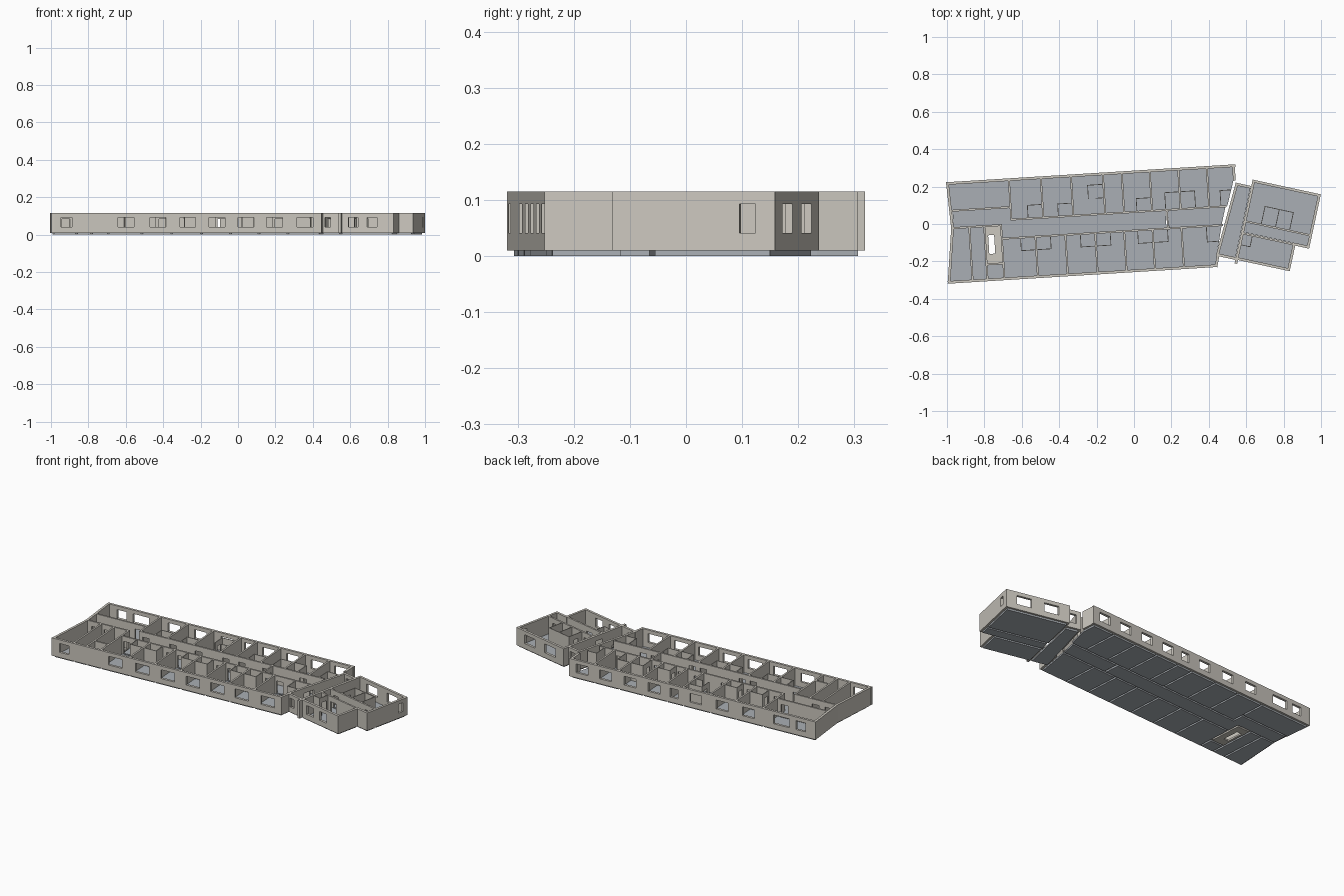
import bpy, bmesh, math
from mathutils import Vector

if "Cube" in bpy.data.objects:
    bpy.data.objects.remove(bpy.data.objects["Cube"])

Z0, Z1 = 0.01, 0.115          # wall base and top
WIN = (0.041, 0.093)          # window sill and head
DOOR = (Z0, 0.085)


def material(name, rgb):
    m = bpy.data.materials.new(name)
    m.diffuse_color = (*rgb, 1)
    m.use_nodes = True
    m.node_tree.nodes["Principled BSDF"].inputs["Base Color"].default_value = m.diffuse_color
    return m


WALL = material("plaster", (0.60, 0.575, 0.52))
FLOOR = material("floor_grey", (0.40, 0.43, 0.46))


def frame(deg):
    """Maps local plan coordinates of a rotated block to world coordinates."""
    c, s = math.cos(math.radians(deg)), math.sin(math.radians(deg))
    return lambda u, v: Vector((u * c - v * s, u * s + v * c))


M, W = frame(3.55), frame(-12.2)   # main block and angled wing


def prism(bm, pts, z0, z1):
    lo = [bm.verts.new((p[0], p[1], z0)) for p in pts]
    hi = [bm.verts.new((p[0], p[1], z1)) for p in pts]
    n = len(pts)
    bm.faces.new(lo[::-1])
    bm.faces.new(hi)
    for i in range(n):
        j = (i + 1) % n
        bm.faces.new((lo[i], lo[j], hi[j], hi[i]))


def finish(bm, name, mat):
    bmesh.ops.recalc_face_normals(bm, faces=bm.faces)
    me = bpy.data.meshes.new(name)
    bm.to_mesh(me)
    bm.free()
    me.materials.append(mat)
    bpy.context.collection.objects.link(bpy.data.objects.new(name, me))


def wall(name, F, a, b, t=0.010, holes=()):
    """Wall along a-b; holes = (distance from a, width, (sill, head))."""
    bm = bmesh.new()
    p, q = F(*a), F(*b)
    L, d = (q - p).length, (q - p).normalized()
    n = Vector((-d.y, d.x)) * t / 2

    def piece(s, e, z0, z1):
        if e - s > 1e-4 and z1 - z0 > 1e-4:
            prism(bm, [p + d * s - n, p + d * e - n, p + d * e + n, p + d * s + n], z0, z1)
    s = -t / 2
    for c, w, (h0, h1) in sorted(holes):
        piece(s, c - w / 2, Z0, Z1)
        piece(c - w / 2, c + w / 2, Z0, h0)
        piece(c - w / 2, c + w / 2, h1, Z1)
        s = c + w / 2
    piece(s, L + t / 2, Z0, Z1)
    finish(bm, name, WALL)


def slab(name, F, pts, mat=FLOOR):
    bm = bmesh.new()
    prism(bm, [F(*p) for p in pts], 0, Z0)
    finish(bm, name, mat)


def rect(name, F, u0, u1, v0, v1, g=0.005, mat=FLOOR):
    slab(name, F, [(u0 + g, v0 + g), (u1 - g, v0 + g), (u1 - g, v1 - g), (u0 + g, v1 - g)], mat)


def bath(F, u0, u1, v0, v1, door_side):
    """Thin partitions of a bathroom: front and the open side, with a door."""
    T = 0.004
    wall("bath_front", F, (u0, v1), (u1, v1), T)
    wall("bath_side", F, (door_side, v0), (door_side, v1), T,
         [(abs(v1 - v0) / 2, 0.032, DOOR)])


OUT = 0.014
TOP, BOT, CU, CL = 0.278, -0.250, 0.064, -0.035
tops = [-0.653, -0.482, -0.321, -0.150, -0.049, 0.101, 0.254, 0.407, 0.550]
bots = [-0.710, -0.530, -0.370, -0.210, -0.055, 0.097, 0.252, 0.425]

# main block outer walls
back = [(-0.895, 0.06), (-0.775, 0.10)] + [
    ((a + b) / 2, 0.05 if b - a < 0.12 else 0.075) for a, b in zip(tops, tops[1:])]
wall("back_wall", M, (-0.982, TOP), (0.553, TOP), OUT, [(u + 0.982, w, WIN) for u, w in back])
front = [(-0.935, 0.06)] + [((a + b) / 2 + 0.005, 0.085) for a, b in zip(bots, bots[1:])]
wall("front_wall", M, (-1.006, BOT), (0.425, BOT), OUT, [(u + 1.006, w, WIN) for u, w in front])
wall("left_end_upper", M, (-0.982, TOP), (-0.970, 0.038), OUT)
wall("left_end_lower", M, (-0.970, 0.038), (-1.006, BOT), OUT)
wall("right_end_upper", M, (0.550, TOP), (0.550, 0.205), OUT)
wall("right_end_lower", M, (0.425, BOT), (0.436, -0.205), OUT)

# corridor walls with a door per room
top_doors = [(a + 0.035, 0.042, DOOR) for a in tops[:-1]]
wall("corridor_wall_back", M, (-0.653, CU), (0.495, CU), 0.010,
     [(u + 0.653 + 0.002, w, z) for u, w, z in top_doors[:6]] + [(0.407 - 0.035 + 0.653, 0.042, DOOR)])
low_doors = [(a + 0.035 if i % 2 == 0 else b - 0.035) for i, (a, b) in enumerate(zip(bots, bots[1:]))]
wall("corridor_wall_front", M, (-0.710, CL), (0.470, CL), 0.010,
     [(u + 0.710, 0.042, DOOR) for u in low_doors])
wall("corridor_screen", M, (0.180, CL), (0.180, CU), 0.008, [(0.05, 0.05, DOOR)])

# room dividers and room floors
for u in tops[:-1]:
    wall("divider_back", M, (u, CU), (u, TOP))
for u in bots[:-1]:
    wall("divider_front", M, (u, BOT), (u, CL))
for a, b in zip(tops, tops[1:-1]):
    rect("room_floor_back", M, a, b, CU, TOP)
slab("corner_floor_back", M, [(0.412, 0.069), (0.505, 0.069), (0.545, 0.20), (0.545, 0.273), (0.412, 0.273)])
for a, b in zip(bots, bots[1:-1]):
    rect("room_floor_front", M, a, b, BOT, CL)
slab("corner_floor_front", M, [(0.257, -0.245), (0.420, -0.245), (0.466, -0.04), (0.257, -0.04)])
slab("corridor_floor", M, [(-0.705, -0.03), (0.172, -0.03), (0.172, 0.059), (-0.705, 0.059)])
slab("corridor_floor_end", M, [(0.185, -0.03), (0.468, -0.03), (0.493, 0.059), (0.185, 0.059)])

# left end rooms and stairwell
wall("left_room_wall", M, (-0.972, 0.131), (-0.653, 0.131), 0.010, [(0.27, 0.042, DOOR)])
wall("left_hall_wall", M, (-0.970, 0.038), (-0.710, 0.038), 0.010, [(0.05, 0.042, DOOR), (0.13, 0.042, DOOR)])
wall("left_hall_end", M, (-0.653, CU), (-0.653, 0.131))
wall("left_divider", M, (-0.880, BOT), (-0.880, 0.038))
wall("stair_wall_left", M, (-0.800, BOT), (-0.800, 0.038))
wall("stair_wall_right", M, (-0.710, CL), (-0.710, 0.038), 0.010, [(0.036, 0.045, DOOR)])
wall("stair_wall_front", M, (-0.800, -0.167), (-0.710, -0.167))
slab("left_floor_back", M, [(-0.971, 0.136), (-0.658, 0.136), (-0.658, 0.273), (-0.977, 0.273)])
rect("left_hall_floor", M, -0.969, -0.653, 0.038, 0.131)
slab("left_floor_front", M, [(-1.0, -0.245), (-0.885, -0.245), (-0.885, 0.033), (-0.966, 0.033)])
rect("left_store_floor", M, -0.880, -0.800, BOT, 0.038)
rect("stair_store_floor", M, -0.800, -0.710, BOT, -0.167)
for u0, u1, v0, v1 in ((-0.795, -0.782, -0.162, 0.033), (-0.750, -0.715, -0.162, 0.033),
                       (-0.782, -0.750, -0.162, -0.112), (-0.782, -0.750, -0.012, 0.033)):
    rect("stair_landing", M, u0, u1, v0, v1, 0, WALL)

# bathrooms
for u in (-0.530, -0.210, 0.097):
    bath(M, u - 0.08, u + 0.08, CL, -0.105, u - 0.08)
    wall("bath_side", M, (u + 0.08, CL), (u + 0.08, -0.105), 0.004)
bath(M, 0.385, 0.448, CL, -0.12, 0.385)
for u0, u1, v in ((-0.563, -0.482, 0.135), (-0.401, -0.321, 0.132), (0.020, 0.101, 0.135),
                  (0.174, 0.254, 0.157), (0.254, 0.334, 0.157)):
    bath(M, u0, u1, CU, v, u1 if u0 == 0.254 else u0)
bath(M, -0.235, -0.150, 0.15, 0.222, -0.235)
wall("bath_back", M, (-0.195, 0.15), (-0.150, 0.15), 0.004)
wall("bath_front", M, (0.470, 0.150), (0.525, 0.150), 0.004)
wall("bath_side", M, (0.470, CU), (0.470, 0.150), 0.004)

# link between main block and wing
wall("link_left", W, (0.471, -0.066), (0.492, 0.324), OUT, [(0.135, 0.07, DOOR)])
wall("link_back", W, (0.492, 0.324), (0.575, 0.324), OUT, [(0.042, 0.045, WIN)])
wall("link_front", W, (0.471, -0.066), (0.575, -0.066), OUT, [(0.035, 0.03, WIN)])
slab("link_floor", W, [(0.477, -0.06), (0.568, -0.06), (0.568, 0.318), (0.497, 0.318)])
wall("link_pier", W, (0.577, -0.066), (0.577, -0.085), OUT)

# wing outer walls
wall("wing_back", W, (0.577, 0.359), (0.936, 0.359), OUT, [(0.10, 0.085, WIN), (0.26, 0.085, WIN)])
wall("wing_right", W, (0.936, 0.078), (0.936, 0.359), OUT, [(0.238, 0.03, WIN)])
wall("wing_step", W, (0.860, 0.076), (0.936, 0.076), OUT)
wall("wing_right_front", W, (0.860, -0.064), (0.860, 0.076), OUT)
wall("wing_front", W, (0.577, -0.064), (0.860, -0.064), OUT, [(0.068, 0.052, WIN), (0.172, 0.055, WIN)])
wall("wing_left", W, (0.577, -0.064), (0.577, 0.359), OUT, [(0.17, 0.045, DOOR)])

# wing inner walls, bathrooms and floors
wall("wing_hall_back", W, (0.577, 0.140), (0.936, 0.140), 0.010, [(0.05, 0.042, DOOR), (0.30, 0.042, DOOR)])
wall("wing_hall_front", W, (0.577, 0.074), (0.860, 0.074), 0.010, [(0.10, 0.042, DOOR)])
bath(W, 0.665, 0.820, 0.140, 0.240, 0.665)
wall("bath_side", W, (0.820, 0.140), (0.820, 0.240), 0.004)
wall("bath_split", W, (0.743, 0.140), (0.743, 0.240), 0.004)
bath(W, 0.577, 0.632, 0.074, 0.012, 0.632)
rect("wing_floor_back", W, 0.577, 0.936, 0.140, 0.359)
rect("wing_hall_floor", W, 0.577, 0.936, 0.076, 0.140)
rect("wing_floor_front", W, 0.577, 0.860, -0.064, 0.074)
